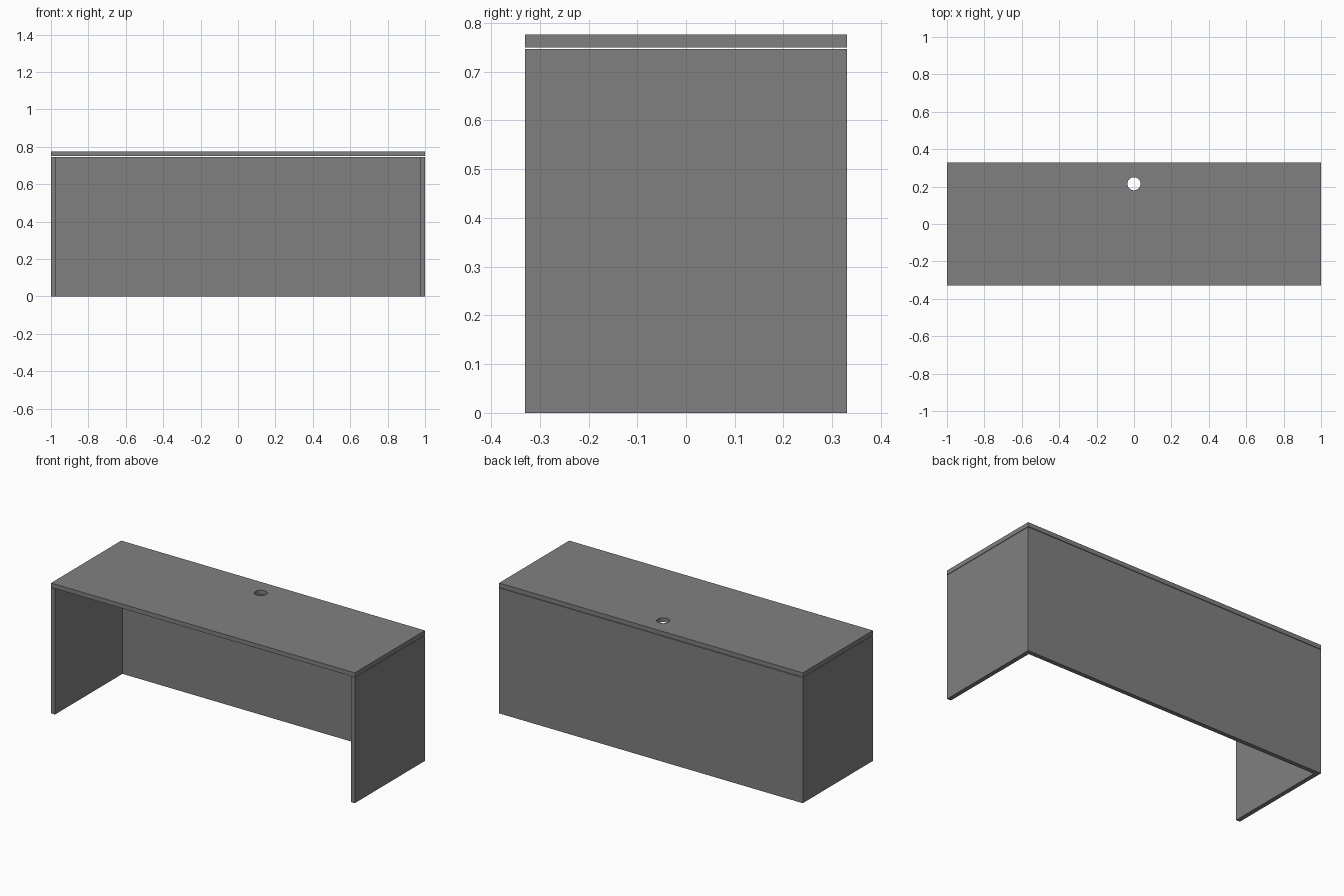
import bpy, bmesh, math

cube = bpy.data.objects.get("Cube")
if cube:
    bpy.data.objects.remove(cube, do_unlink=True)

HX, HY = 1.0, 0.33          # half width and half depth
T = 0.026                   # board thickness
PANEL_TOP = 0.747           # upright panels stop just short of the top
TOP_LOW, TOP_HIGH = 0.75, 0.776

grey = bpy.data.materials.new("desk grey")
grey.use_nodes = True
colour = (0.216, 0.216, 0.216, 1.0)
grey.diffuse_color = colour
grey.node_tree.nodes["Principled BSDF"].inputs["Base Color"].default_value = colour


def board(name, loops, z0, z1):
    """Fill flat outlines (the outer one, then holes) and thicken from z0 to z1."""
    bm = bmesh.new()
    edges = []
    for loop in loops:
        verts = [bm.verts.new((x, y, 0)) for x, y in loop]
        edges += [bm.edges.new((v, verts[i - 1])) for i, v in enumerate(verts)]
    bmesh.ops.triangle_fill(bm, edges=edges, use_beauty=True, normal=(0, 0, 1))
    bmesh.ops.recalc_face_normals(bm, faces=bm.faces[:])
    mesh = bpy.data.meshes.new(name)
    bm.to_mesh(mesh)
    bm.free()
    mesh.materials.append(grey)
    obj = bpy.data.objects.new(name, mesh)
    bpy.context.collection.objects.link(obj)
    obj.location.z = (z0 + z1) / 2
    thick = obj.modifiers.new("thickness", 'SOLIDIFY')
    thick.thickness = z1 - z0
    thick.offset = 0
    bpy.ops.object.select_all(action='DESELECT')
    obj.select_set(True)
    bpy.context.view_layer.objects.active = obj
    bpy.ops.object.modifier_apply(modifier=thick.name)
    bpy.ops.object.shade_smooth_by_angle(angle=math.radians(30))
    return obj


# Desk top with a round cable hole near the back
hole = [(0.035 * math.cos(a), 0.215 + 0.035 * math.sin(a))
        for a in (math.tau * i / 32 for i in range(32))]
board("desk_top", [[(-HX, -HY), (HX, -HY), (HX, HY), (-HX, HY)], hole],
      TOP_LOW, TOP_HIGH)

# Side panels, mitred into the back panel
for side, s in (("left", 1), ("right", -1)):
    board("side_panel_" + side,
          [[(s * HX, -HY), (s * HX, HY), (s * (HX - T), HY - T), (s * (HX - T), -HY)]],
          0, PANEL_TOP)

# Full-height back panel
board("back_panel", [[(-HX, HY), (HX, HY), (HX - T, HY - T), (T - HX, HY - T)]],
      0, PANEL_TOP)
